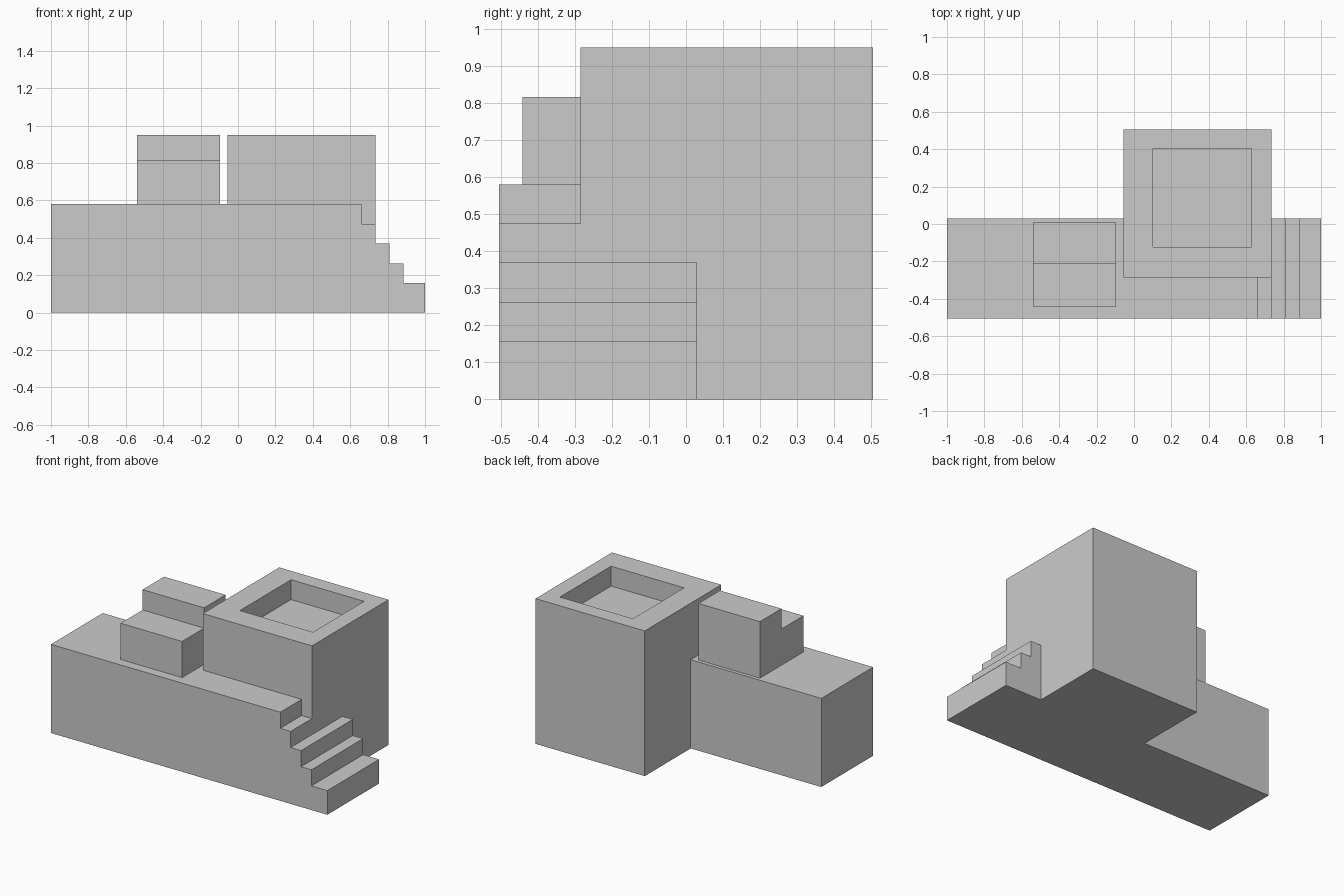
import bpy, bmesh
from mathutils import Vector

if "Cube" in bpy.data.objects:
    bpy.data.objects.remove(bpy.data.objects["Cube"])


def make_object(name, bm):
    bmesh.ops.recalc_face_normals(bm, faces=bm.faces)
    mesh = bpy.data.meshes.new(name)
    bm.to_mesh(mesh)
    bm.free()
    obj = bpy.data.objects.new(name, mesh)
    bpy.context.collection.objects.link(obj)
    return obj


def extrude_profile(name, points, direction):
    """Solid swept from a closed planar outline along a direction."""
    bm = bmesh.new()
    face = bm.faces.new([bm.verts.new(p) for p in points])
    swept = bmesh.ops.extrude_face_region(bm, geom=[face], use_keep_orig=True)
    verts = [v for v in swept["geom"] if isinstance(v, bmesh.types.BMVert)]
    bmesh.ops.translate(bm, verts=verts, vec=direction)
    return make_object(name, bm)


# Long base with a staircase descending at its right end
FRONT, BACK, TOP = -0.505, 0.03, 0.58
STEP_RUN, STEP_RISE = 0.075, 0.1055
outline = [(-1, 0), (-1, TOP)]
x, z = 0.66, TOP
for _ in range(4):
    outline += [(x, z), (x, z - STEP_RISE)]
    x += STEP_RUN
    z -= STEP_RISE
outline += [(1, z), (1, 0)]
extrude_profile("stepped_base", [(px, FRONT, pz) for px, pz in outline],
                (0, BACK - FRONT, 0))

# Two-level block standing on the base
side = [(-0.442, TOP), (0.007, TOP), (0.007, 0.95),
        (-0.215, 0.95), (-0.215, 0.817), (-0.442, 0.817)]
extrude_profile("stepped_block", [(-0.54, y, z) for y, z in side],
                (0.445, 0, 0))

# Square tower with a sunken, off-centre recess in its roof
bm = bmesh.new()
bmesh.ops.create_cube(bm, size=1)
bmesh.ops.scale(bm, vec=(0.79, 0.79, 0.95), verts=bm.verts)
bmesh.ops.translate(bm, vec=(0.34, 0.11, 0.475), verts=bm.verts)
bm.normal_update()
roof = max(bm.faces, key=lambda f: f.calc_center_median().z)
bmesh.ops.inset_individual(bm, faces=[roof], thickness=0.185)
bmesh.ops.translate(bm, vec=(0.025, 0.03, 0), verts=roof.verts)
floor = bmesh.ops.extrude_discrete_faces(bm, faces=[roof])["faces"][0]
bmesh.ops.translate(bm, vec=Vector((0, 0, -0.13)), verts=floor.verts)
make_object("tower", bm)
